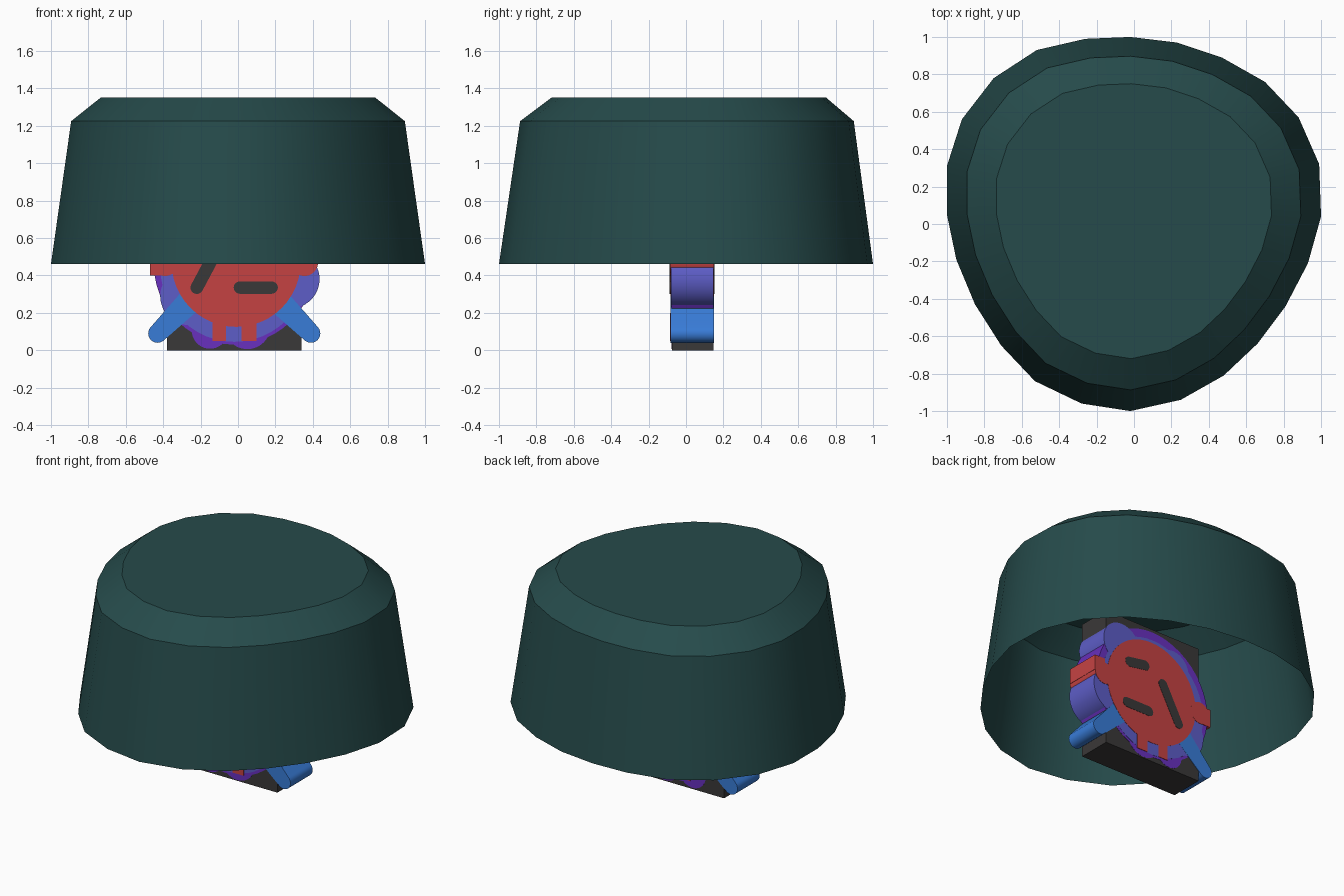
import bpy, bmesh, math
from mathutils import Vector

cube = bpy.data.objects.get("Cube")
if cube:
    bpy.data.objects.remove(cube, do_unlink=True)


def material(name, rgb):
    m = bpy.data.materials.new(name)
    m.use_nodes = True
    m.diffuse_color = (*rgb, 1)
    m.node_tree.nodes["Principled BSDF"].inputs["Base Color"].default_value = (*rgb, 1)
    return m


teal = material("dark teal", (0.019, 0.07, 0.07))
red = material("red", (0.56, 0.055, 0.055))
periwinkle = material("periwinkle", (0.11, 0.11, 0.57))
blue = material("blue", (0.04, 0.2, 0.68))
purple = material("purple", (0.14, 0.03, 0.52))
charcoal = material("charcoal", (0.042, 0.04, 0.04))


def finish(name, bm, mat, recalc=True):
    if recalc:
        bmesh.ops.recalc_face_normals(bm, faces=bm.faces)
    mesh = bpy.data.meshes.new(name)
    bm.to_mesh(mesh)
    bm.free()
    mesh.materials.append(mat)
    ob = bpy.data.objects.new(name, mesh)
    bpy.context.collection.objects.link(ob)
    bpy.ops.object.select_all(action='DESELECT')
    ob.select_set(True)
    bpy.context.view_layer.objects.active = ob
    bpy.ops.object.shade_smooth_by_angle(angle=math.radians(30))
    return ob


# Outline helpers in the x-z plane
def capsule(x0, z0, x1, z1, r0, r1=None, n=16):
    """Round-ended bar from one point to another; equal points give a disc."""
    r1 = r0 if r1 is None else r1
    a, b = Vector((x0, z0)), Vector((x1, z1))
    start = math.atan2(z1 - z0, x1 - x0) + math.pi / 2
    pts = []
    for centre, r, turn in ((a, r0, 0), (b, r1, math.pi)):
        for i in range(n + (a != b)):
            t = start + turn + math.pi * i / n
            pts.append(centre + r * Vector((math.cos(t), math.sin(t))))
    return pts


def disc(x, z, r):
    return capsule(x, z, x, z, r, n=24)


def box(x0, x1, z0, z1):
    return [(x0, z0), (x1, z0), (x1, z1), (x0, z1)]


def slab(name, outlines, mat, layer):
    """Extrude outlines through the figure; higher layers stand slightly proud."""
    front, back = -0.076 - 0.002 * layer, 0.146 + 0.001 * layer
    bm = bmesh.new()
    for outline in outlines:
        face = bm.faces.new([bm.verts.new((x, front, z)) for x, z in outline])
        new = bmesh.ops.extrude_face_region(bm, geom=[face])["geom"]
        moved = [v for v in new if isinstance(v, bmesh.types.BMVert)]
        bmesh.ops.translate(bm, verts=moved, vec=(0, back - front, 0))
    return finish(name, bm, mat)


# Open-bottomed shade: three rings of one rounded outline and a flat cap
rim = [(-.02, 1), (.23, .97), (.47, .89), (.70, .76), (.88, .57), (.99, .32),
       (1, .04), (.93, -.21), (.81, -.44), (.66, -.64), (.48, -.81), (.25, -.94),
       (-.02, -1), (-.28, -.96), (-.53, -.84), (-.71, -.65), (-.85, -.43), (-.95, -.19),
       (-1, .05), (-1, .31), (-.92, .56), (-.75, .78), (-.52, .93), (-.26, .99)]
bm = bmesh.new()
rings = [[bm.verts.new((x * s, y * s + dy, z)) for x, y in rim]
         for s, dy, z in ((1, 0, .46), (.892, .005, 1.225), (.735, .015, 1.35))]
for low, high in zip(rings, rings[1:]):
    for i in range(len(rim)):
        j = (i + 1) % len(rim)
        bm.faces.new((low[j], low[i], high[i], high[j]))
bm.faces.new(rings[-1][::-1])
finish("shade", bm, teal, recalc=False)

# Backing block
slab("backing_block", [box(-.38, .34, 0, .91)], charcoal, 0)

# Body outline with lower scallops
slab("body_outline", [disc(-.02, .46, .43), disc(-.15, .105, .097),
                      disc(.05, .13, .124)], purple, 1)

# Body with side lobes
slab("body", [disc(-.02, .44, .395)], periwinkle, 2)
slab("side_lobes", [disc(.28, .38, .156), disc(-.26, .29, .156),
                    disc(.22, .72, .14), disc(-.18, .70, .12)], periwinkle, 2.3)

# Splayed legs, mirrored about the figure's centre line
mid = -0.02
for side, name in ((1, "left_leg"), (-1, "right_leg")):
    slab(name, [capsule(mid + side * .25, .25, mid + side * .41, .09, .065, .05)],
         blue, 3)

# Face, feet and ears
slab("face", [disc(-.01, .47, .345)], red, 4)
slab("feet", [box(-.135, -.065, .05, .2), box(.02, .10, .05, .2)], red, 4.3)
slab("ears", [disc(-.39, .47, .073), disc(.355, .47, .073)], red, 4.3)
slab("ear_tabs", [box(-.47, -.40, .40, .52), box(.35, .43, .47, .57)], red, 4)

# Face marks
slab("mouth", [capsule(.01, .335, .18, .335, .033)], charcoal, 5.5)
slab("cheek_mark", [capsule(-.22, .335, -.10, .56, .034)], charcoal, 5.5)
slab("eye", [capsule(.04, .64, .16, .62, .033)], charcoal, 5.5)
